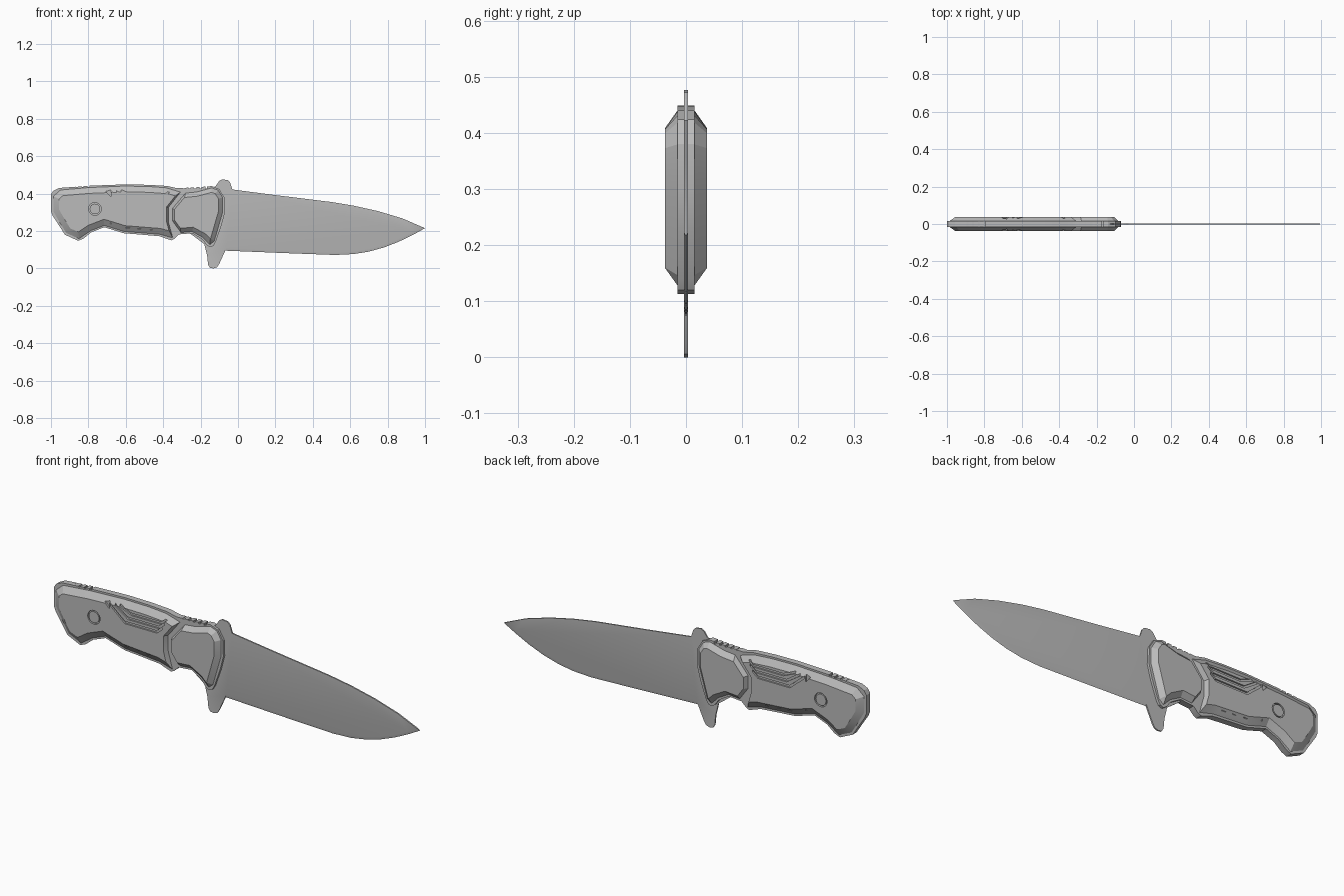
import bpy, bmesh, math
from mathutils import Vector

cube = bpy.data.objects.get("Cube")
if cube:
    bpy.data.objects.remove(cube, do_unlink=True)

GREY = (0.5, 0.5, 0.5, 1)
steel = bpy.data.materials.new("plain_grey")
steel.use_nodes = True
steel.diffuse_color = GREY
steel.node_tree.nodes["Principled BSDF"].inputs["Base Color"].default_value = GREY


def inset_outline(pts, widths):
    """Move each edge of a closed outline inward by its own width."""
    pts = [Vector(p) for p in pts]
    n = len(pts)
    area = sum(pts[i - 1].cross(pts[i]) for i in range(n))
    side = 1 if area > 0 else -1
    normals = []
    for i in range(n):
        d = (pts[(i + 1) % n] - pts[i]).normalized()
        normals.append(Vector((-d.y, d.x)) * side)
    out = []
    for i in range(n):
        a, b, wa, wb = normals[i - 1], normals[i], widths[i - 1], widths[i]
        det = a.cross(b)
        if abs(det) < 0.01:
            move = b * wb
        else:
            move = Vector((wa * b.y - wb * a.y, a.x * wb - b.x * wa)) / det
        out.append(pts[i] + move)
    return out


def prism(name, pts, y0, y1, widths=None, back=True):
    """Extrude an x-z outline from y0 to y1, with an optional chamfer at y1."""
    top = inset_outline(pts, widths) if widths else pts
    bm = bmesh.new()
    low = [bm.verts.new((x, y0, z)) for x, z in pts]
    high = [bm.verts.new((x, y1, z)) for x, z in top]
    for i in range(len(pts)):
        j = (i + 1) % len(pts)
        bm.faces.new((low[i], low[j], high[j], high[i]))
    cap = bm.faces.new(high)
    if back:
        bm.faces.new(low)
    bmesh.ops.recalc_face_normals(bm, faces=bm.faces)
    cap.normal_update()
    if cap.normal.y * (y1 - y0) < 0:
        bmesh.ops.reverse_faces(bm, faces=bm.faces)
    mesh = bpy.data.meshes.new(name)
    bm.to_mesh(mesh)
    bm.free()
    mesh.materials.append(steel)
    obj = bpy.data.objects.new(name, mesh)
    bpy.context.collection.objects.link(obj)
    return obj


def finish(obj, cutters=(), mirror=True):
    """Cut details, mirror front to back, then shade."""
    bpy.ops.object.select_all(action='DESELECT')
    bpy.context.view_layer.objects.active = obj
    obj.select_set(True)
    for c in cutters:
        c.hide_render = True
        m = obj.modifiers.new("cut", 'BOOLEAN')
        m.operation, m.solver, m.object = 'DIFFERENCE', 'EXACT', c
        bpy.ops.object.modifier_apply(modifier=m.name)
        bpy.data.objects.remove(c, do_unlink=True)
    if mirror:
        m = obj.modifiers.new("mirror", 'MIRROR')
        m.use_axis = (False, True, False)
        bpy.ops.object.modifier_apply(modifier=m.name)
    bpy.ops.object.shade_smooth_by_angle(angle=math.radians(20))


def circle(x, z, r, n=24):
    return [(x + r * math.cos(i * math.tau / n), z + r * math.sin(i * math.tau / n))
            for i in range(n)]


def box(x, z, w, h):
    return [(x - w, z - h), (x + w, z - h), (x + w, z + h), (x - w, z + h)]


# Blade with thumb bump, finger guard and a thin ground edge
spine = [(-.3, .36), (-.15, .42), (-.12, .44), (-.1, .468), (-.085, .476), (-.055, .472),
         (-.043, .46), (-.03, .422), (.2, .392), (.5, .355), (.62, .335), (.75, .306),
         (.88, .267)]
edge = [(1, .215), (.94, .182), (.86, .143), (.78, .112), (.7, .09), (.62, .077),
        (.52, .072), (.3, .08)]
guard = [(-.068, .095), (-.1, .025), (-.112, .006), (-.13, 0), (-.15, .003), (-.16, .02),
         (-.165, .07), (-.18, .13), (-.3, .22)]
widths = [0] * len(spine) + [.014] * len(edge) + [0] * len(guard)
blade = prism("blade", spine + edge + guard, 0, -.0035, widths, back=False)
finish(blade)

# Liner: the flat core of the handle, notched along its spine
liner_outline = [
    (-1, .395), (-.988, .415), (-.957, .43), (-.8, .442), (-.61, .449), (-.48, .447),
    (-.38, .441), (-.325, .429), (-.22, .434), (-.14, .44), (-.1, .424), (-.073, .38),
    (-.07, .3), (-.088, .23), (-.12, .14), (-.132, .12), (-.15, .113), (-.168, .125),
    (-.19, .155), (-.245, .188), (-.315, .182), (-.34, .158), (-.357, .15), (-.42, .172),
    (-.51, .18), (-.61, .188), (-.715, .22), (-.785, .193), (-.825, .16), (-.855, .148),
    (-.925, .18), (-.957, .23), (-.99, .28), (-1, .305)]
liner = prism("liner", liner_outline, .015, -.015)
notches = []
for start, z in ((-.92, .448), (-.29, .442)):
    for i in range(5):
        notches.append(prism("notch", box(start + i * .03, z, .005, .014), .03, -.03))
finish(liner, notches, mirror=False)

# Rear grip scale; its last edges are the seam with the bolster
grip_outline = [
    (-.385, .434), (-.48, .441), (-.61, .443), (-.8, .435), (-.95, .422), (-.99, .387),
    (-.99, .305), (-.95, .235), (-.92, .187), (-.85, .156), (-.785, .2), (-.715, .227),
    (-.61, .195), (-.42, .18), (-.347, .16), (-.372, .25), (-.372, .325), (-.305, .41)]
n = len(grip_outline)
grip = prism("grip_scale", grip_outline, -.013, -.037, [.034] * (n - 4) + [.01] * 3 + [.03])
cutters = []
# Nested chevron grooves
for i in range(3):
    z = .332 + i * .025
    line = [(-.675 + i * .025, .4 + i * .005), (-.595 + i * .018, z),
            (-.42 + i * .012, z), (-.39 + i * .012, z + .025)]
    strip = line + [(x, h + .012) for x, h in reversed(line)]
    cutters.append(prism("groove", strip, -.05, -.029))
# Small notches and the screw recess
for tri in ([(-.707, .412), (-.68, .42), (-.68, .383)], [(-.71, .215), (-.68, .247), (-.668, .215)]):
    cutters.append(prism("nick", tri, -.05, -.028))
for x, z in ((-.59, .212), (-.53, .206), (-.47, .202)):
    cutters.append(prism("nick", box(x, z, .012, .007), -.05, -.029))
cutters.append(prism("recess", circle(-.765, .318, .034), -.05, -.027))
finish(grip, cutters)

# Screw head sitting in the recess
screw = prism("screw_head", circle(-.765, .318, .028), -.02, -.0365)
finish(screw)

# Front bolster scale
bolster_outline = [
    (-.28, .405), (-.22, .411), (-.14, .433), (-.105, .42), (-.08, .38), (-.08, .3),
    (-.125, .145), (-.15, .125), (-.19, .165), (-.245, .195), (-.305, .19),
    (-.352, .255), (-.352, .32)]
n = len(bolster_outline)
bolster = prism("bolster_scale", bolster_outline, -.013, -.037, [.025] * (n - 3) + [.012] * 3)
finish(bolster)
